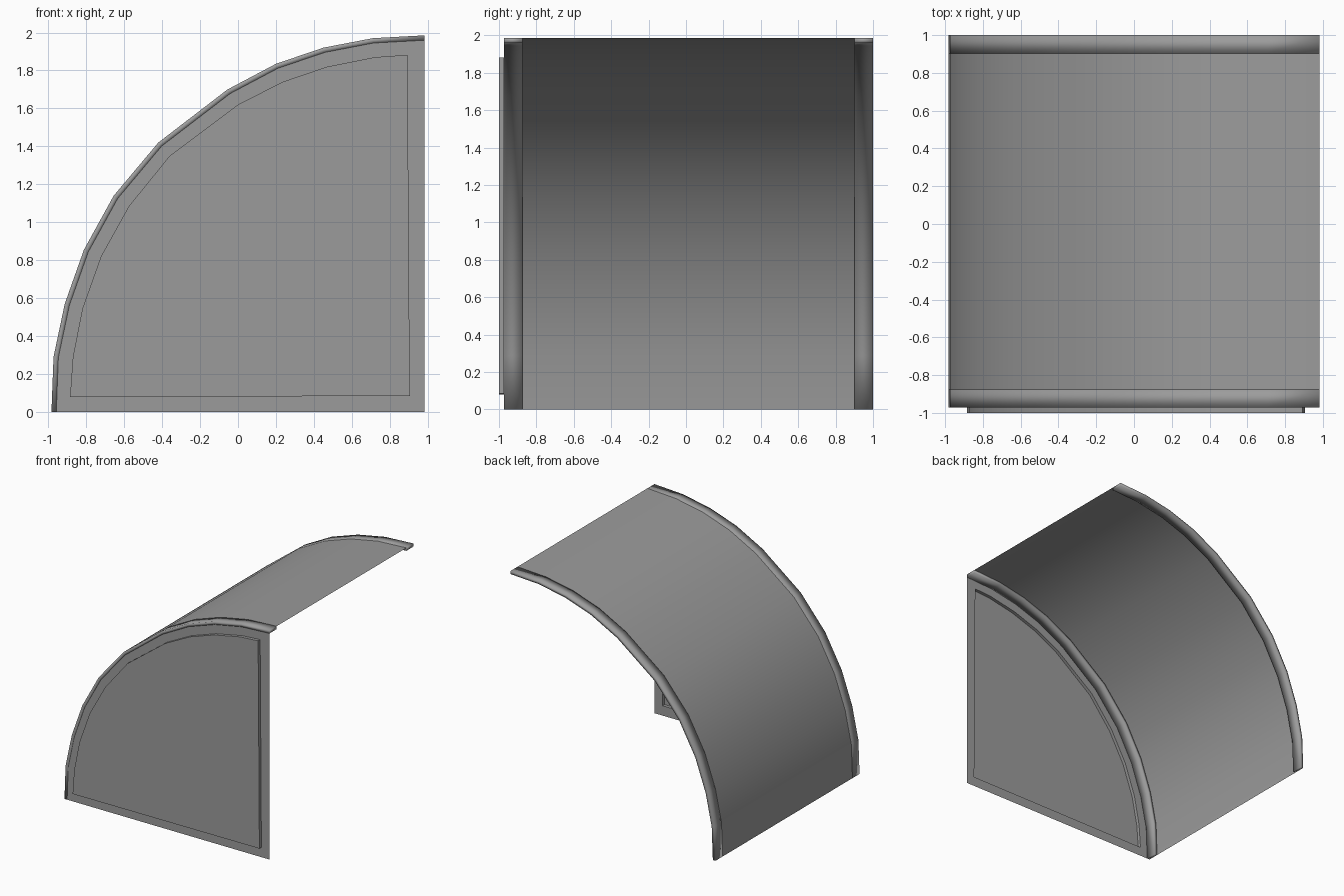
import bpy

if "Cube" in bpy.data.objects:
    bpy.data.objects.remove(bpy.data.objects["Cube"])

# Quarter-round profile (x, z), from the foot to the top
ARC = [(-.983, 0), (-.972, .29), (-.913, .57), (-.812, .855), (-.655, 1.14), (-.42, 1.42),
       (-.055, 1.70), (.2, 1.835), (.45, 1.92), (.71, 1.97), (.983, 1.985)]
PANEL = [(-.885, .08), (-.87, .29), (-.82, .545), (-.722, .82), (-.575, 1.085), (-.36, 1.35),
         (0, 1.62), (.235, 1.74), (.47, 1.82), (.72, 1.87), (.893, 1.882)]
CX = .983

# Dark grey paint
GREY = bpy.data.materials.new("dark_grey")
GREY.diffuse_color = (.33, .33, .33, 1)
GREY.use_nodes = True
GREY.node_tree.nodes["Principled BSDF"].inputs["Base Color"].default_value = GREY.diffuse_color


def inset(k):
    """Scale the arc toward its centre."""
    return [(CX + (x - CX) * k, z * k) for x, z in ARC]


def ring(profile, y):
    return [(x, y, z) for x, z in profile]


def make(name, rings, closed_section=False, closed_loop=False, angle=.52):
    """Bridge a list of equal-length rings into one mesh."""
    n = len(rings[0])
    verts = [v for r in rings for v in r]
    faces = []
    m = len(rings)
    for a in range(m if closed_section else m - 1):
        b = (a + 1) % m
        for i in range(n if closed_loop else n - 1):
            j = (i + 1) % n
            faces.append((a * n + i, a * n + j, b * n + j, b * n + i))
    if closed_section:
        faces += [tuple(a * n for a in range(m)),
                  tuple(a * n + n - 1 for a in reversed(range(m)))]
    elif closed_loop:
        faces.append(tuple((m - 1) * n + i for i in range(n)))
    me = bpy.data.meshes.new(name)
    me.from_pydata(verts, [], faces)
    me.materials.append(GREY)
    ob = bpy.data.objects.new(name, me)
    bpy.context.collection.objects.link(ob)
    bpy.ops.object.select_all(action='DESELECT')
    ob.select_set(True)
    bpy.context.view_layer.objects.active = ob
    bpy.ops.object.mode_set(mode='EDIT')
    bpy.ops.mesh.select_all(action='SELECT')
    bpy.ops.mesh.normals_make_consistent(inside=False)
    bpy.ops.object.mode_set(mode='OBJECT')
    bpy.ops.object.shade_smooth_by_angle(angle=angle)
    return ob


# Thin curved sheet between the rims
make("curved_sheet", [ring(ARC, .902), ring(ARC, -.875)])

# Thicker, softly shaded rims at both ends, flush with the sheet
inner = inset(.987)
for name, y0, y1 in (("front_rim", -.972, -.875), ("back_rim", .902, 1)):
    make(name, [ring(ARC, y0), ring(ARC, y1), ring(inner, y1), ring(inner, y0)],
         closed_section=True, angle=3.14)

# Front wall: flat border with a hollow raised panel
border = inner + [(CX, 0)]
panel = PANEL + [(.905, .085)]
make("front_wall", [ring(border, -.972), ring(panel, -.972), ring(panel, -1)],
     closed_loop=True)
